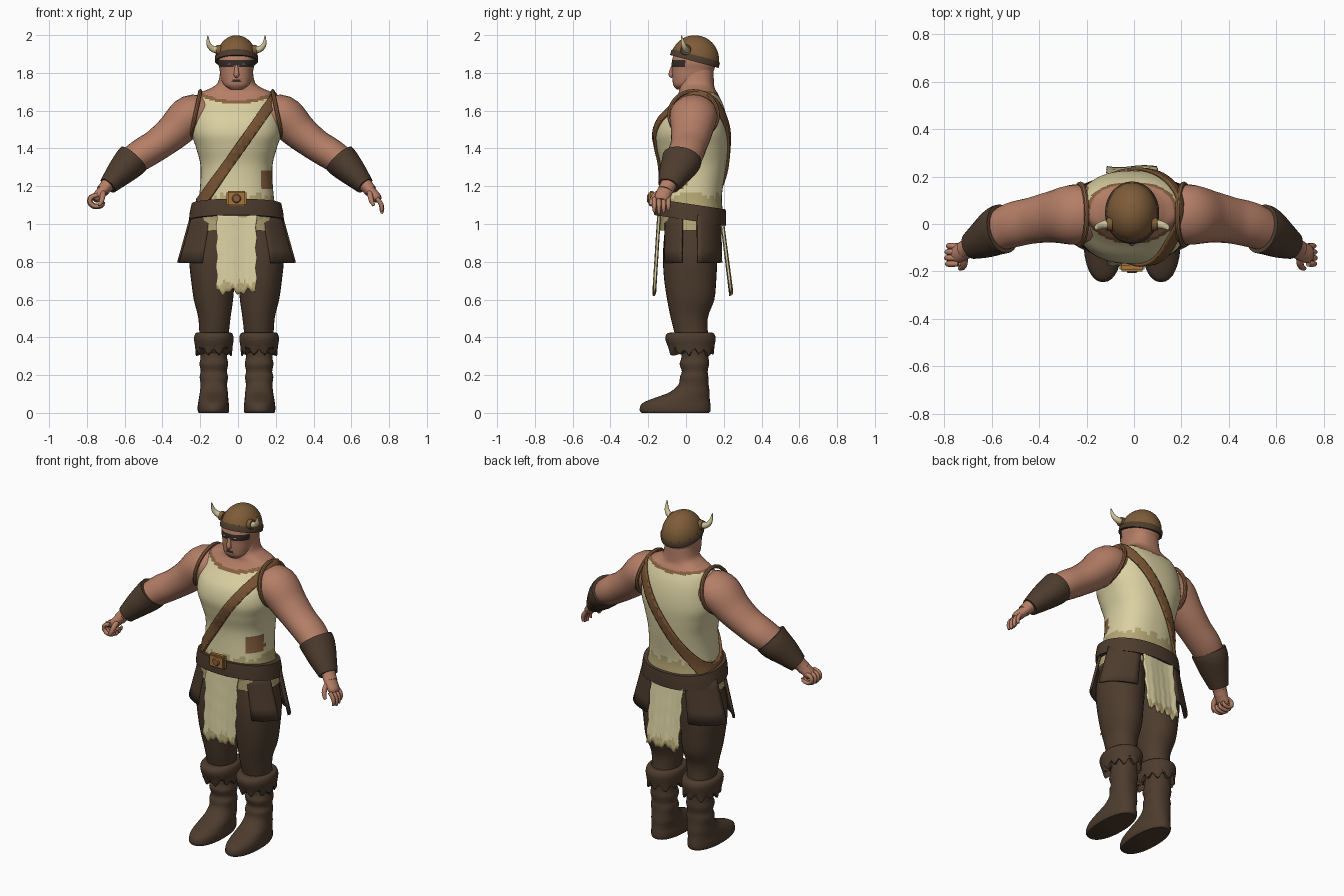
import bpy, bmesh, math
from mathutils import Vector, Matrix

if "Cube" in bpy.data.objects:
    bpy.data.objects.remove(bpy.data.objects["Cube"])

MID = -0.008  # centre line of the body
COLOURS = dict(cream=(.70, .63, .36), dirty_cream=(.47, .39, .18), skin=(.46, .21, .135),
               dark_leather=(.075, .045, .027), strap_brown=(.19, .088, .034),
               trim_brown=(.25, .12, .05), helmet_brown=(.21, .108, .04),
               gold=(.38, .18, .045), dark_paint=(.035, .026, .022), horn=(.60, .53, .31))
MATS = {}
for label, rgb in COLOURS.items():
    m = bpy.data.materials.new(label)
    m.use_nodes = True
    m.diffuse_color = (*rgb, 1)
    node = next(n for n in m.node_tree.nodes if n.type == 'BSDF_PRINCIPLED')
    node.inputs["Base Color"].default_value = (*rgb, 1)
    MATS[label] = m
made = []


def finish(name, bm, mats, rule=None, thick=0):
    """Turn a bmesh into a named object; rule picks a colour from each face centre."""
    bmesh.ops.recalc_face_normals(bm, faces=bm.faces)
    mats = mats.split()
    if rule:
        for f in bm.faces:
            f.material_index = mats.index(rule(f.calc_center_median()))
    mesh = bpy.data.meshes.new(name)
    bm.to_mesh(mesh)
    bm.free()
    ob = bpy.data.objects.new(name, mesh)
    bpy.context.collection.objects.link(ob)
    for label in mats:
        mesh.materials.append(MATS[label])
    if thick:
        mod = ob.modifiers.new("thickness", 'SOLIDIFY')
        mod.thickness, mod.offset = thick, 0
    made.append(ob)
    return ob


def smooth_keys(keys, sub):
    """Catmull-Rom interpolation through rows of numbers."""
    out, last = [], len(keys) - 1
    for i in range(last):
        rows = zip(keys[max(i - 1, 0)], keys[i], keys[i + 1], keys[min(i + 2, last)])
        rows = list(rows)
        for k in range(sub):
            t = k / sub
            out.append([q + .5 * t * (r - p + t * (2*p - 5*q + 4*r - s + t * (3*q - p - 3*r + s)))
                        for p, q, r, s in rows])
    return out + [list(keys[-1])]


def bridge(rings):
    """Skin a list of point rings and cap both ends."""
    bm = bmesh.new()
    rows = [[bm.verts.new(p) for p in ring] for ring in rings]
    n = len(rows[0])
    for a, b in zip(rows, rows[1:]):
        for j in range(n):
            bm.faces.new((a[j], a[(j + 1) % n], b[(j + 1) % n], b[j]))
    bm.faces.new(rows[0])
    bm.faces.new(rows[-1])
    return bm


def loft(keys, sub=4, segs=32, side=1, power=.85):
    """Stack of rounded rings; each key is z, centre x, half width, front y, back y."""
    def bend(v):
        return math.copysign(abs(v) ** power, v)
    rings = []
    for z, cx, hx, yf, yb in smooth_keys(keys, sub):
        turn = [math.tau * j / segs for j in range(segs)]
        rings.append([Vector((MID + side * (cx + hx * bend(math.cos(a))),
                              (yf + yb) / 2 + (yb - yf) / 2 * bend(math.sin(a)), z)) for a in turn])
    return bridge(rings)


def tube(keys, side=1, sub=4, segs=16, wide=1):
    """Round limb; each key is x, y, z, radius."""
    rows = smooth_keys(keys, sub)
    pts = [Vector((MID + side * x, y, z)) for x, y, z, r in rows]
    rings = []
    for i, p in enumerate(pts):
        t = (pts[min(i + 1, len(pts) - 1)] - pts[max(i - 1, 0)]).normalized()
        n = (Vector((0, 1, 0)) - t * t.y).normalized()
        b, r = t.cross(n), rows[i][3]
        rings.append([p + n * math.cos(a) * r * wide + b * math.sin(a) * r
                      for a in (math.tau * j / segs for j in range(segs))])
    return bridge(rings)


def sheet(point, nu, nv):
    """Grid surface from a function of u and v."""
    bm = bmesh.new()
    g = [[bm.verts.new(point(i / nu, j / nv)) for j in range(nv + 1)] for i in range(nu + 1)]
    for i in range(nu):
        for j in range(nv):
            bm.faces.new((g[i][j], g[i + 1][j], g[i + 1][j + 1], g[i][j + 1]))
    return bm


def ragged(x):
    return .012 * math.sin(70 * x) + .01 * math.sin(163 * x + 1)


# Torso: tunic, neckline trim, sewn patch and bare neck
TORSO = [(.98, 0, .215, -.13, .18), (1.05, 0, .215, -.15, .195), (1.15, 0, .197, -.14, .19),
         (1.3, 0, .19, -.135, .212), (1.4, 0, .213, -.155, .222), (1.48, 0, .238, -.167, .225),
         (1.56, 0, .235, -.145, .216), (1.63, 0, .22, -.088, .197), (1.69, 0, .195, -.042, .168),
         (1.72, 0, .135, -.035, .152), (1.75, 0, .098, -.035, .148), (1.82, 0, .085, -.03, .145)]


def tunic_colour(c):
    x = c.x - MID
    neck = 1.655 + 1.1 * x * x + .2 * max(c.y, 0)
    if c.z > neck:
        return "skin"
    if c.z > neck - .018 or (c.y < 0 and .13 < x < .19 and 1.19 < c.z < 1.28):
        return "trim_brown"
    return "dirty_cream" if c.z < 1.15 + ragged(x) else "cream"


finish("tunic_torso", loft(TORSO, 8, 64), "cream dirty_cream trim_brown skin", tunic_colour)

# Diagonal strap: a swollen copy of the torso cut between two planes
bm = loft(TORSO, 8, 64)
bmesh.ops.recalc_face_normals(bm, faces=bm.faces)
bm.normal_update()
for v, n in [(v, v.normal.copy()) for v in bm.verts]:
    v.co += n * .007
slope = Vector((-1.42, 0, 1)).normalized()
for sign in (1, -1):
    bmesh.ops.bisect_plane(bm, geom=bm.verts[:] + bm.edges[:] + bm.faces[:], clear_outer=True,
                           plane_co=Vector((0, 0, 1.39)) + slope * .027 * sign, plane_no=slope * sign)
finish("shoulder_strap", bm, "strap_brown", thick=.014)

# Head with painted eye band and mouth
HEAD = [(1.712, 0, .035, -.05, .02), (1.735, 0, .066, -.067, .06), (1.77, 0, .082, -.072, .12),
        (1.82, 0, .09, -.074, .15), (1.86, 0, .097, -.075, .16), (1.92, 0, .09, -.06, .15)]


def face_colour(c):
    x = abs(c.x - MID)
    eyes = c.y < .0 and 1.828 + .012 * (x < .015) < c.z < 1.87
    mouth = c.y < 0 and x < .026 and 1.752 < c.z < 1.766
    return "dark_paint" if eyes or mouth else "skin"


finish("head", loft(HEAD, 8, 56), "skin dark_paint", face_colour)
finish("nose", tube([(0, -.068, 1.84, .008), (0, -.076, 1.81, .012),
                     (0, -.077, 1.79, .015), (0, -.068, 1.78, .01)]), "skin")
for side, tag in ((1, "left"), (-1, "right")):
    bm = bmesh.new()
    bmesh.ops.create_uvsphere(bm, u_segments=12, v_segments=8, radius=.006,
                              matrix=Matrix.Translation((MID + side * .036, -.07, 1.846))
                              @ Matrix.Diagonal((2, 1, .8, 1)))
    finish(tag + "_eye", bm, "horn")

# Helmet dome and rim, tipped back
tip = Matrix.Translation((MID, .047, 1.872)) @ Matrix.Rotation(math.radians(-15), 4, 'X')
bm = bmesh.new()
bmesh.ops.create_uvsphere(bm, u_segments=40, v_segments=24, radius=1,
                          matrix=Matrix.Diagonal((.108, .128, .127, 1)))
bmesh.ops.bisect_plane(bm, geom=bm.verts[:] + bm.edges[:] + bm.faces[:], clear_inner=True,
                       plane_co=(0, 0, 0), plane_no=(0, 0, 1))
bm.transform(tip)
finish("helmet_dome", bm, "helmet_brown")
bm = loft([(-.012, -MID, .108, -.126, .126), (-.012, -MID, .114, -.133, .133),
           (.014, -MID, .114, -.133, .133), (.022, -MID, .107, -.126, .126)], 1, 40, power=1)
bm.transform(tip)
finish("helmet_rim", bm, "dark_leather")

# Parts that come in pairs
LEG = [(1.0, .11, .105, -.11, .16), (.88, .122, .122, -.12, .165), (.8, .125, .125, -.122, .165),
       (.7, .125, .115, -.115, .16), (.6, .122, .104, -.1, .15), (.5, .117, .085, -.08, .115),
       (.38, .12, .075, -.05, .12)]
BOOT = [(0, .122, .078, -.235, .122), (.012, .122, .083, -.245, .13), (.04, .122, .083, -.24, .13),
        (.06, .122, .08, -.215, .127), (.085, .121, .077, -.15, .125), (.11, .12, .074, -.085, .125),
        (.15, .12, .07, -.04, .12), (.19, .12, .075, -.032, .118), (.22, .12, .069, -.022, .115),
        (.26, .12, .076, -.034, .122), (.3, .12, .07, -.024, .12), (.4, .12, .08, -.04, .125)]
FUR = [(.425, .12, .07, -.05, .12), (.423, .12, .095, -.095, .145), (.395, .12, .105, -.11, .157),
       (.35, .12, .099, -.095, .15), (.322, .12, .094, -.08, .145), (.33, .12, .07, -.03, .12)]
ARM = [(.15, .045, 1.57, .09), (.24, .04, 1.573, .11), (.335, .03, 1.487, .095),
       (.42, .015, 1.42, .085), (.5, -.003, 1.37, .083), (.565, -.03, 1.325, .074),
       (.63, -.06, 1.265, .057), (.685, -.095, 1.205, .037), (.71, -.11, 1.175, .034)]
CUFF = [(.545, -.02, 1.347, .09), (.57, -.03, 1.32, .088), (.62, -.06, 1.268, .073),
        (.68, -.092, 1.203, .05)]
for side, tag in ((1, "left"), (-1, "right")):
    finish(tag + "_trouser_leg", loft(LEG, 4, 32, side, .95), "dark_leather")
    finish(tag + "_boot", loft(BOOT, 3, 32, side, .9), "dark_leather")
    bm = loft(FUR, 3, 44, side, .95)
    for v in bm.verts:  # shaggy lower edge
        if v.co.z < .345:
            turn = math.atan2(v.co.y - .03, v.co.x - MID - side * .12)
            v.co.z += .018 * math.sin(turn * 11) + .006 * math.sin(turn * 5)
    finish(tag + "_fur_cuff", bm, "dark_leather")
    finish(tag + "_arm", tube(ARM, side, 5, 24, 1.15), "skin")
    finish(tag + "_bracer", tube(CUFF, side, 4, 24, 1.17), "dark_leather")

    # Armhole binding
    bpy.ops.mesh.primitive_torus_add(major_segments=40, minor_segments=8, major_radius=.128,
                                     minor_radius=.011, location=(MID + side * .218, .04, 1.578),
                                     rotation=(0, math.radians(90 - side * 12), 0))
    ring = bpy.context.object
    ring.name = tag + "_armhole_trim"
    ring.data.materials.append(MATS["trim_brown"])
    made.append(ring)

    # Hands: the left hangs open, the right curls into a ring
    finish(tag + "_palm", tube([(.69, -.1, 1.195, .03), (.715, -.115, 1.168, .029),
                                (.742, -.128, 1.138, .027), (.752, -.132, 1.125, .018)],
                               side, 4, 14, 1.45), "skin")
    for i in range(4):
        y, reach = -.168 + .025 * i, (.9, 1, .95, .8)[i]
        if side > 0:
            path = [(0, 0, .012), (.022, -.028, .0125), (.03, -.055, .011), (.027, -.082, .007)]
        else:
            path = [(-.01, .02, .012), (.03, .005, .0125), (.037, -.025, .012),
                    (.01, -.048, .011), (-.03, -.042, .01), (-.04, -.02, .007)]
        finish(f"{tag}_finger_{i + 1}", tube([(.742 + dx * reach, y, 1.137 + dz * reach, r)
                                              for dx, dz, r in path], side, 3, 10), "skin")
    finish(tag + "_thumb", tube([(.705, -.13, 1.175, .014), (.708, -.165, 1.15, .015),
                                 (.715, -.182, 1.12, .013), (.728, -.188, 1.098, .008)],
                                side, 3, 10), "skin")

    # Horn and its socket
    finish(tag + "_horn", tube([(.095, .0, 1.922, .02), (.125, -.004, 1.927, .017),
                                (.147, -.014, 1.952, .012), (.152, -.025, 1.998, .002)],
                               side, 5, 14), "horn")
    finish(tag + "_horn_socket", tube([(.085, .0, 1.92, .03), (.108, -.001, 1.922, .026)],
                                      side, 1, 14), "helmet_brown")

    # Flared leather skirt panels hanging from the belt
    for part, start, end in (("front", -55, -17), ("back", 10, 64)):
        def flap(u, v):
            a = math.radians(start + (end - start) * u)
            return (MID + side * (.235 + .078 * v) * math.cos(a),
                    .03 + (.165 + .008 * v) * math.sin(a), 1.07 - .275 * v)
        finish(f"{tag}_{part}_skirt_panel", sheet(flap, 8, 4), "dark_leather", thick=.014)

# Tunic hem below the belt
finish("tunic_hem", loft([(.965, 0, .238, -.138, .183), (1.06, 0, .222, -.145, .19)], 3, 40),
       "dirty_cream")

# Belt, lower at the back
bm = loft([(1.035, 0, .238, -.155, .195), (1.035, 0, .252, -.168, .212), (1.08, 0, .247, -.169, .213),
           (1.122, 0, .238, -.165, .21), (1.122, 0, .21, -.145, .19)], 1, 48, power=.92)
for v in bm.verts:
    v.co.z -= .15 * (v.co.y + .14) - .008
finish("belt", bm, "dark_leather")

# Buckle plate and boss
bm = bmesh.new()
bmesh.ops.create_cube(bm, size=1, matrix=Matrix.Translation((MID, -.182, 1.135))
                      @ Matrix.Diagonal((.105, .035, .08, 1)))
bmesh.ops.bevel(bm, geom=bm.edges[:], offset=.008, segments=2, affect='EDGES')
finish("buckle", bm, "gold")
bm = bmesh.new()
bmesh.ops.create_cone(bm, cap_ends=True, segments=20, radius1=.024, radius2=.018, depth=.008,
                      matrix=Matrix.Translation((MID, -.203, 1.135))
                      @ Matrix.Rotation(math.radians(90), 4, 'X'))
finish("buckle_boss", bm, "trim_brown")

# Ragged hanging cloths, front and back
for part, top_y, low_y in (("front", -.142, -.168), ("back", .185, .238)):
    def cloth(u, v):
        x = -.105 + .21 * u
        drop = .42 + ragged(x)
        edge = .004 * math.sin(25 * v)
        return (MID + x + edge, top_y + (low_y - top_y) * v + .004 * math.sin(30 * x), 1.06 - drop * v)
    finish(part + "_cloth", sheet(cloth, 28, 16), "cream dirty_cream",
           lambda c: "dirty_cream" if c.z < .685 + ragged(c.x) else "cream", thick=.012)

# Smooth shading with crisp edges
bpy.ops.object.select_all(action='DESELECT')
for ob in made:
    ob.select_set(True)
bpy.context.view_layer.objects.active = made[0]
bpy.ops.object.shade_smooth_by_angle(angle=math.radians(42))
